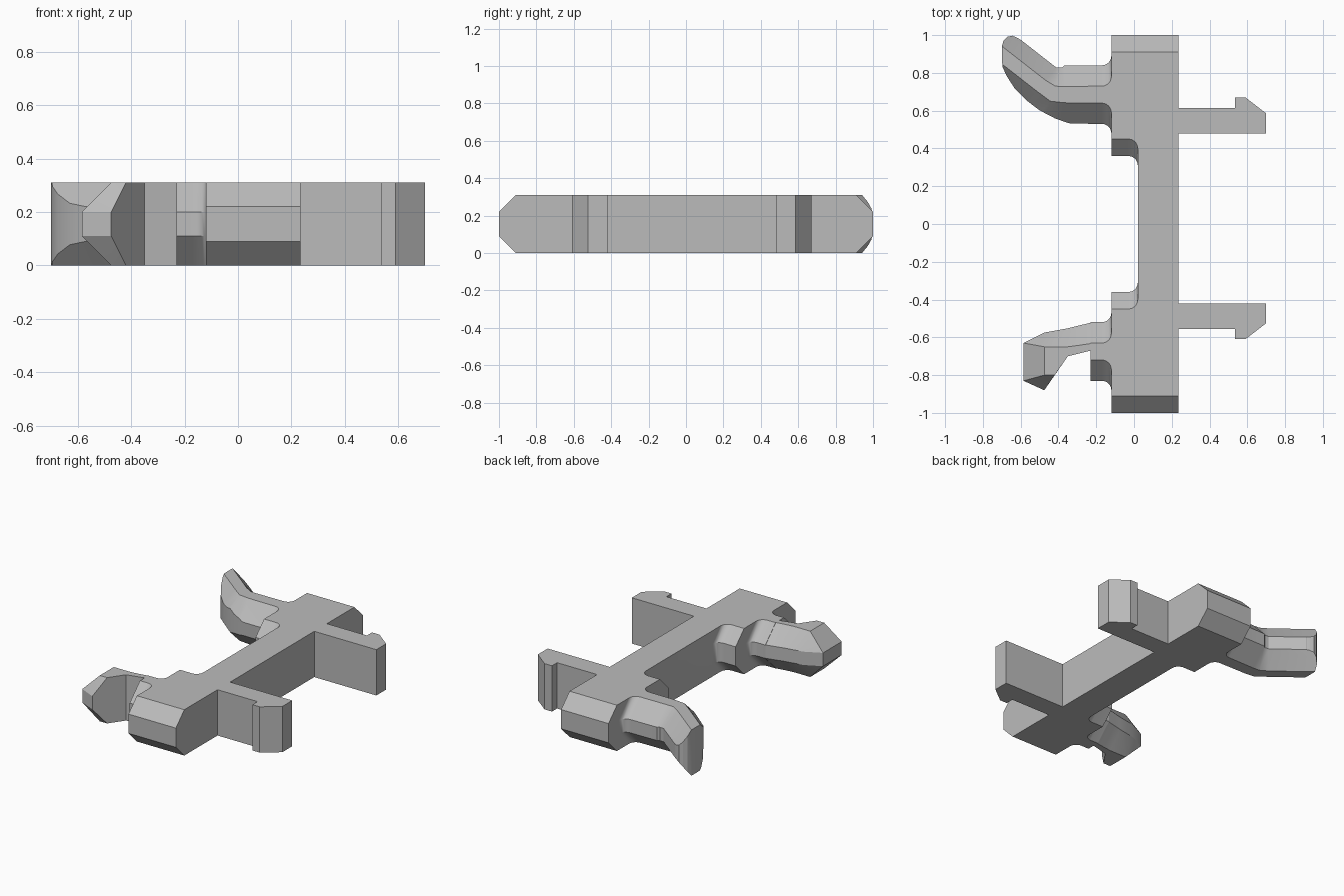
import bpy, bmesh, math
from mathutils import Vector

cube = bpy.data.objects.get("Cube")
if cube:
    bpy.data.objects.remove(cube)

H = 0.31          # overall thickness
FILLET = 0.05     # radius where parts meet the body

grey = bpy.data.materials.new("light_grey")
grey.use_nodes = True
grey.diffuse_color = (0.5, 0.5, 0.5, 1)
grey.node_tree.nodes["Principled BSDF"].inputs["Base Color"].default_value = grey.diffuse_color


def finish(name, bm):
    bmesh.ops.remove_doubles(bm, verts=bm.verts, dist=1e-5)
    bmesh.ops.recalc_face_normals(bm, faces=bm.faces)
    mesh = bpy.data.meshes.new(name)
    bm.to_mesh(mesh)
    bm.free()
    mesh.materials.append(grey)
    ob = bpy.data.objects.new(name, mesh)
    bpy.context.collection.objects.link(ob)
    return ob


def prism(name, outline):
    """Plan outline extruded through the full thickness."""
    bm = bmesh.new()
    face = bm.faces.new([bm.verts.new((x, y, 0)) for x, y in outline])
    new = bmesh.ops.extrude_face_region(bm, geom=[face])["geom"]
    bmesh.ops.translate(bm, vec=(0, 0, H), verts=[v for v in new if isinstance(v, bmesh.types.BMVert)])
    return finish(name, bm)


def loft(name, rings, drop):
    """Skin of chamfered sections, each given by edge, flat, flat, edge in plan."""
    bm = bmesh.new()
    loops = []
    for a, b, c, d in rings:
        low = [(*a, drop), (*b, 0), (*c, 0), (*d, drop)]
        high = [(x, y, H - z) for x, y, z in reversed(low)]
        loops.append([bm.verts.new(p) for p in low + high])
    for r, s in zip(loops, loops[1:]):
        for i in range(8):
            j = (i + 1) % 8
            bm.faces.new((r[i], r[j], s[j], s[i]))
    bm.faces.new(loops[0])
    bm.faces.new(loops[-1])
    return finish(name, bm)


def combine(ob, other, operation):
    mod = ob.modifiers.new("combine", "BOOLEAN")
    mod.operation, mod.object, mod.solver = operation, other, "EXACT"
    bpy.context.view_layer.objects.active = ob
    bpy.ops.object.modifier_apply(modifier=mod.name)
    bpy.data.objects.remove(other)


def tidy(ob):
    """Merge flat regions and shade the fillets smooth."""
    bm = bmesh.new()
    bm.from_mesh(ob.data)
    bmesh.ops.remove_doubles(bm, verts=bm.verts, dist=1e-4)
    bmesh.ops.dissolve_limit(bm, angle_limit=0.01, verts=bm.verts, edges=bm.edges)
    bm.to_mesh(ob.data)
    bm.free()
    bpy.ops.object.select_all(action="DESELECT")
    ob.select_set(True)
    bpy.context.view_layer.objects.active = ob
    bpy.ops.object.shade_smooth_by_angle(angle=math.radians(25))


def flare(steps=6):
    """Distance from the wall and extra width along a concave fillet."""
    for i in range(steps + 1):
        t = math.pi / 2 * i / steps
        yield FILLET * (1 - math.cos(t)), FILLET * (1 - math.sin(t))


def section(x, y, half, flat, angle=0):
    """Section across an arm that heads towards -x, turned by angle."""
    n = Vector((math.sin(angle), math.cos(angle)))
    return [tuple(Vector((x, y)) + n * k) for k in (half, flat, -flat, -half)]


# Body: chamfered spine with a lug at each end
BACK, STEP, WALL = 0.235, 0.02, -0.12
body = loft("body", [[(x, y) for y in (-1, -0.91, 0.91, 1)] for x in (BACK, STEP)], 0.09)
for side in (-1, 1):
    rings = [[(STEP - d, side * y) for y in (0.36 - f, 0.45 - f, 0.91, 1)] for d, f in flare()]
    rings.append([(WALL, side * y) for y in (0.36, 0.45, 0.91, 1)])
    combine(body, loft("lug", rings, 0.09), "UNION")
tidy(body)

# Snap clips: barbed bars on the +x side
clip = [(BACK, 0.48), (0.70, 0.48), (0.70, 0.585), (0.59, 0.67),
        (0.535, 0.67), (0.535, 0.615), (BACK, 0.615)]
prism("rear_clip", clip)
prism("front_clip", [(x, 0.06 - y) for x, y in clip])


def arm_root(y):
    return [section(WALL - d, y, 0.155 + f, 0.045 + f) for d, f in flare()]


# Rear hook: bent arm trimmed to a rounded plan outline
bend = math.radians(38)
rings = arm_root(0.685)
rings += [section(-0.37, 0.685, 0.153, 0.043),
          section(-0.43, 0.69, 0.145, 0.042, bend / 2),
          section(-0.49, 0.731, 0.125, 0.037, bend),
          section(-0.85, 1.012, 0.125, 0.037, bend)]
rear_hook = loft("rear_hook", rings, 0.11)
trim = prism("hook_trim", [
    (-0.1, 0.4), (-0.2, 0.4), (-0.29, 0.522), (-0.35, 0.535), (-0.42, 0.56), (-0.5, 0.602),
    (-0.57, 0.655), (-0.63, 0.715), (-0.675, 0.785), (-0.695, 0.83), (-0.70, 0.87),
    (-0.70, 0.94), (-0.69, 0.972), (-0.67, 0.991), (-0.645, 0.997), (-0.62, 0.987),
    (-0.60, 0.975), (-0.45, 0.96), (-0.1, 0.96)])
combine(rear_hook, trim, "INTERSECT")
tidy(rear_hook)

# Front hook: short stub, thin neck and a faceted head
front_hook = loft("front_hook", arm_root(-0.675) + [section(-0.23, -0.675, 0.155, 0.045)], 0.11)
neck = [(-0.18, -0.52, -0.63, -0.66), (-0.23, -0.523, -0.633, -0.67),
        (-0.29, -0.537, -0.642, -0.685), (-0.35, -0.552, -0.65, -0.70)]
combine(front_hook, loft("neck", [[(x, a), (x, b), (x, c), (x, c)] for x, a, b, c in neck], 0.11), "UNION")

bm = bmesh.new()
edge = [(-0.585, -0.63), (-0.585, -0.83), (-0.475, -0.88), (-0.475, -0.575), (-0.35, -0.552)]
flat = [(-0.475, -0.65), (-0.475, -0.80), (-0.42, -0.80), (-0.35, -0.70), (-0.35, -0.65)]
for points, z in ((edge, 0.11), (flat, 0)):
    for x, y in points:
        bm.verts.new((x, y, z))
        bm.verts.new((x, y, H - z))
hull = bmesh.ops.convex_hull(bm, input=bm.verts)
bmesh.ops.delete(bm, geom=list(set(hull["geom_interior"])), context="VERTS")
combine(front_hook, finish("head", bm), "UNION")
tidy(front_hook)
